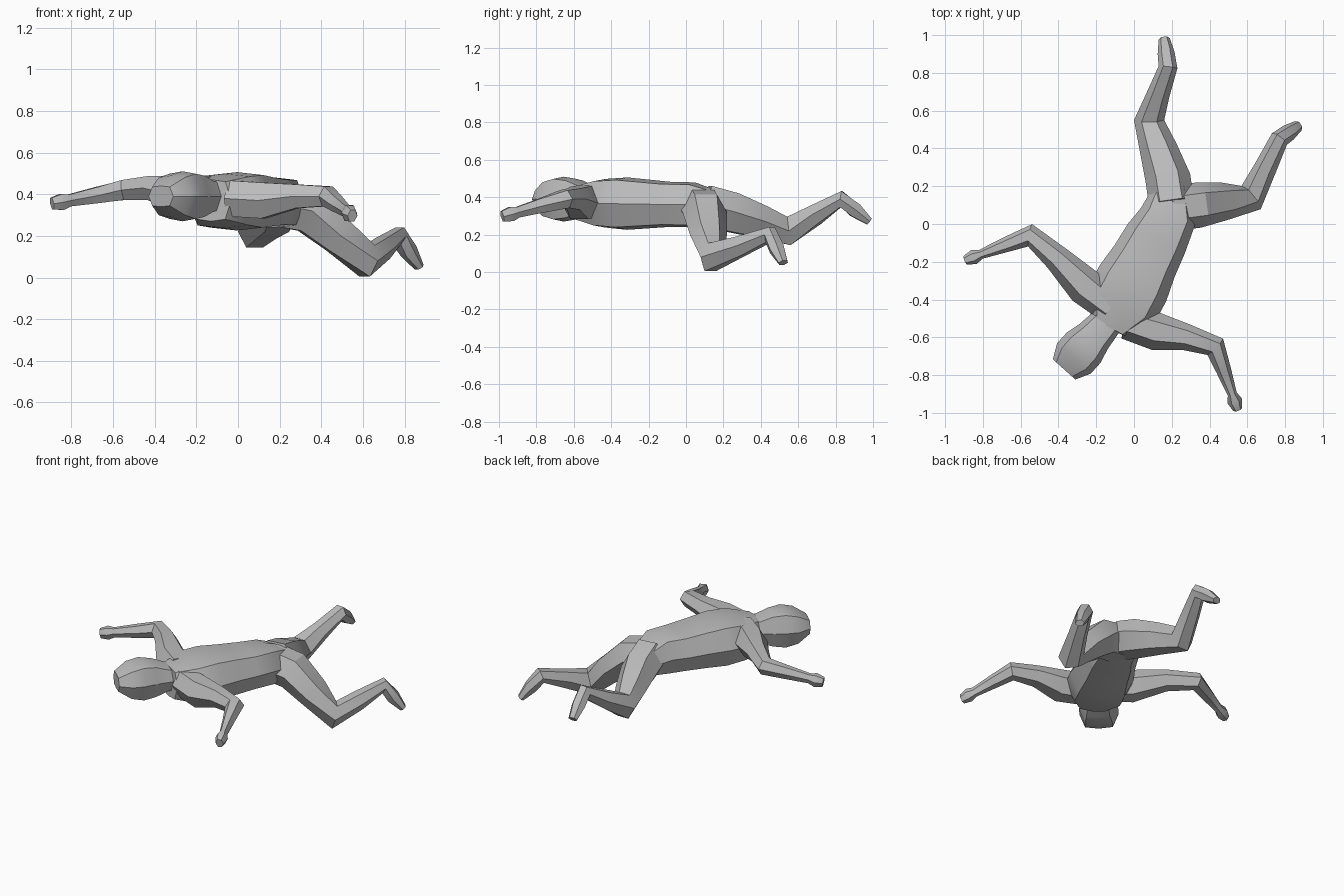
import bpy
import bmesh
import math
from mathutils import Vector

cube = bpy.data.objects.get("Cube")
if cube:
    bpy.data.objects.remove(cube)

# One plain material for the whole figure
clay = bpy.data.materials.new("clay grey")
clay.use_nodes = True
clay.diffuse_color = (.5, .5, .5, 1)
shader = clay.node_tree.nodes["Principled BSDF"]
shader.inputs["Base Color"].default_value = clay.diffuse_color


def cross_section(sides):
    """Ring with pointed flanks and flattened top and bottom."""
    ring = []
    for k in range(sides):
        angle = math.tau * k / sides
        rise = math.sin(angle)
        ring.append((math.cos(angle), math.copysign(abs(rise) ** .3, rise)))
    return ring


def loft(name, sides, path, widths, heights):
    """Skin rings of the given half sizes along a path, mitred at each bend."""
    bm = bmesh.new()
    rings = []
    for i, centre in enumerate(path):
        tangent = Vector()
        if i > 0:
            tangent += (centre - path[i - 1]).normalized()
        if i < len(path) - 1:
            tangent += (path[i + 1] - centre).normalized()
        side = tangent.cross(Vector((0, 0, 1))).normalized()
        up = side.cross(tangent).normalized()
        rings.append([bm.verts.new(centre + side * s * widths[i] + up * u * heights[i])
                      for s, u in cross_section(sides)])
    for near, far in zip(rings, rings[1:]):
        for k in range(sides):
            n = (k + 1) % sides
            bm.faces.new((near[k], near[n], far[n], far[k]))
    bm.faces.new(rings[0])
    bm.faces.new(rings[-1])
    bmesh.ops.recalc_face_normals(bm, faces=bm.faces)
    mesh = bpy.data.meshes.new(name)
    bm.to_mesh(mesh)
    bm.free()
    mesh.materials.append(clay)
    obj = bpy.data.objects.new(name, mesh)
    bpy.context.collection.objects.link(obj)
    bpy.ops.object.select_all(action="DESELECT")
    obj.select_set(True)
    bpy.context.view_layer.objects.active = obj
    bpy.ops.object.shade_smooth_by_angle(angle=math.radians(32))


def span(start, end, count):
    """Evenly spaced points from start to end."""
    return [start.lerp(end, i / (count - 1)) for i in range(count)]


def arm(name, chest, shoulder, biceps, elbow, wrist):
    """Arm whose fist continues the line of the forearm."""
    forward = (wrist - elbow).normalized()
    forearm = elbow.lerp(wrist, .5)
    knuckles = wrist + forward * .04
    fingertips = wrist + forward * .09
    loft(name, 6,
         [chest, shoulder, biceps, elbow, forearm, wrist, knuckles, fingertips],
         [.09, .1, .07, .06, .04, .025, .04, .025],
         [.09, .09, .06, .05, .04, .03, .04, .03])


def leg(name, hip, thigh, knee, ankle, toe):
    """Leg with a foot that bends down from the ankle."""
    middle = thigh.lerp(knee, .5)
    calf = knee.lerp(ankle, .5)
    instep = ankle.lerp(toe, .5)
    loft(name, 6,
         [hip, thigh, middle, knee, calf, ankle, instep, toe],
         [.12, .12, .1, .08, .06, .05, .045, .03],
         [.11, .11, .09, .08, .055, .045, .04, .02])


# Torso from neck base to crotch
neck = Vector((-.13, -.55, .37))
pelvis = Vector((.18, .04, .36))
crotch = Vector((.2, .2, .34))
loft("torso", 8, span(neck, pelvis, 6) + [crotch],
     [.11, .2, .2, .18, .17, .15, .09],
     [.1, .13, .14, .13, .12, .12, .08])

# Neck and head
nape = Vector((-.11, -.48, .39))
crown = Vector((-.37, -.77, .39))
loft("head", 8, span(nape, crown, 6),
     [.08, .09, .1, .12, .12, .08],
     [.07, .08, .11, .12, .1, .05])

# Arms
arm("right_arm",
    chest=Vector((-.12, -.44, .4)),
    shoulder=Vector((-.26, -.33, .4)),
    biceps=Vector((-.41, -.18, .43)),
    elbow=Vector((-.55, -.06, .42)),
    wrist=Vector((-.81, -.16, .37)))
arm("left_arm",
    chest=Vector((-.04, -.52, .38)),
    shoulder=Vector((.12, -.57, .37)),
    biceps=Vector((.28, -.6, .39)),
    elbow=Vector((.43, -.65, .39)),
    wrist=Vector((.52, -.9, .32)))

# Legs
leg("left_leg",
    hip=Vector((.19, .08, .35)),
    thigh=Vector((.34, .1, .32)),
    knee=Vector((.62, .14, .08)),
    ankle=Vector((.77, .45, .2)),
    toe=Vector((.87, .52, .05)))
leg("right_leg",
    hip=Vector((.2, .1, .36)),
    thigh=Vector((.18, .24, .32)),
    knee=Vector((.08, .55, .22)),
    ankle=Vector((.18, .83, .39)),
    toe=Vector((.16, .98, .27)))
